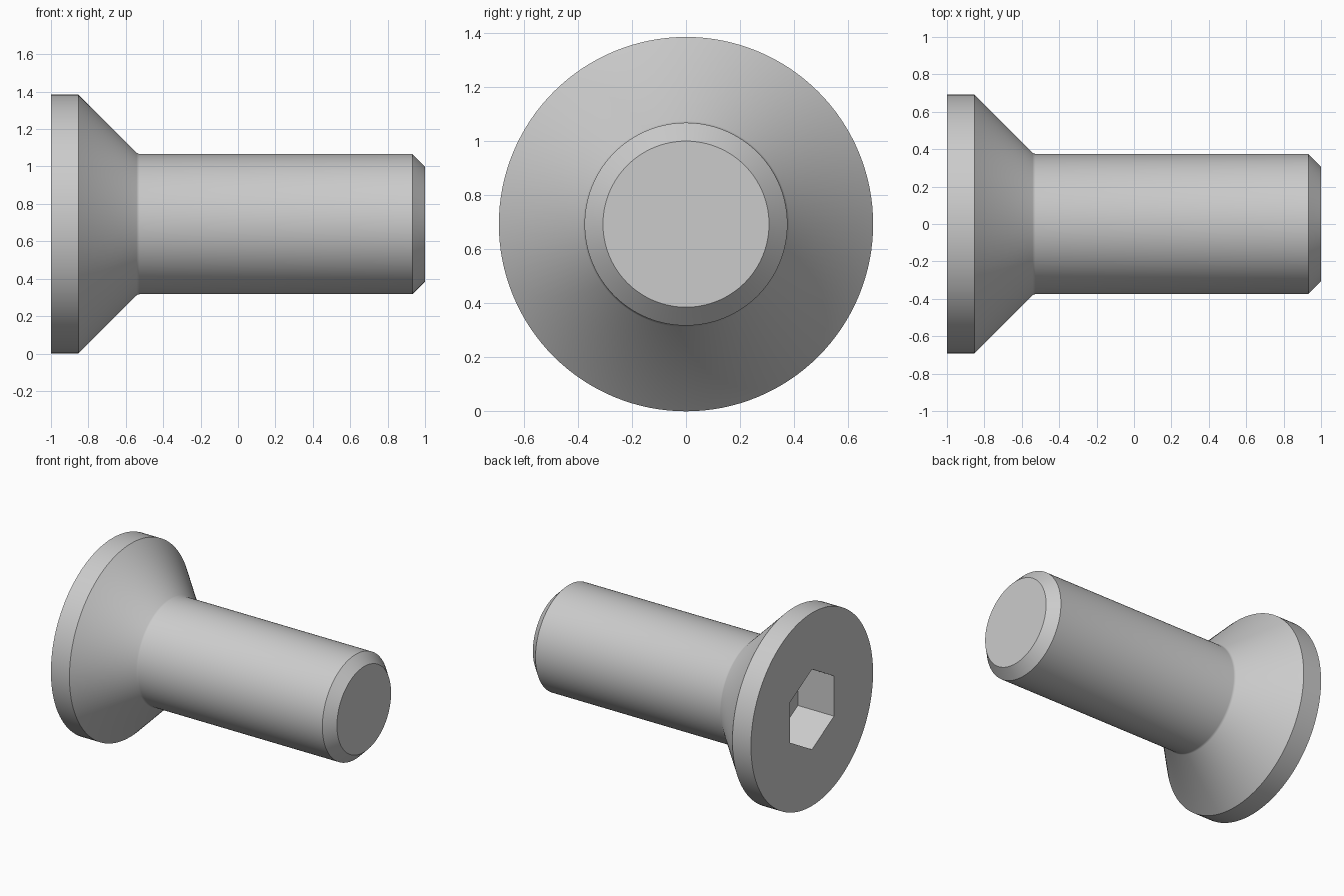
import bpy, bmesh, math
from mathutils import Matrix, Vector

cube = bpy.data.objects.get("Cube")
if cube:
    bpy.data.objects.remove(cube, do_unlink=True)

HEAD_R, SHANK_R, TIP_R = 0.692, 0.375, 0.307
SOCKET_R, SOCKET_DEPTH = 0.288, 0.287
SEGMENTS = 128

steel = bpy.data.materials.new("light grey steel")
steel.use_nodes = True
grey = (0.6, 0.6, 0.6, 1)
steel.diffuse_color = grey
steel.node_tree.nodes["Principled BSDF"].inputs["Base Color"].default_value = grey


def add_object(name, bm):
    bmesh.ops.recalc_face_normals(bm, faces=bm.faces)
    mesh = bpy.data.meshes.new(name)
    bm.to_mesh(mesh)
    bm.free()
    mesh.materials.append(steel)
    obj = bpy.data.objects.new(name, mesh)
    bpy.context.collection.objects.link(obj)
    obj.location.z = HEAD_R
    return obj


# Screw body: (x, radius) profile turned around the x axis
cone_start = -0.853
cone_end = cone_start + HEAD_R - SHANK_R
profile = [
    (-1, 0), (-1, HEAD_R), (cone_start, HEAD_R),
    # small fillet under the head
    (cone_end - 0.006, SHANK_R + 0.006), (cone_end + 0.001, SHANK_R + 0.002),
    (cone_end + 0.009, SHANK_R),
    # chamfered tip
    (1 - (SHANK_R - TIP_R), SHANK_R), (1, TIP_R), (1, 0),
]
bm = bmesh.new()
verts = [bm.verts.new((x, 0, r)) for x, r in profile]
edges = [bm.edges.new(pair) for pair in zip(verts, verts[1:])]
bmesh.ops.spin(bm, geom=verts + edges, cent=(0, 0, 0), axis=(1, 0, 0),
               angle=math.tau, steps=SEGMENTS, use_duplicate=False)
bmesh.ops.remove_doubles(bm, verts=bm.verts, dist=0.0001)
# merge the end fans into single flat caps
bmesh.ops.dissolve_verts(bm, verts=[v for v in bm.verts if Vector(v.co.yz).length < 0.001])
screw = add_object("countersunk_screw", bm)

# Hexagonal socket cutter, with corners at top and bottom
bm = bmesh.new()
bmesh.ops.create_cone(bm, cap_ends=True, segments=6, radius1=SOCKET_R,
                      radius2=SOCKET_R, depth=2 * SOCKET_DEPTH)
corner = max(bm.verts, key=lambda v: v.co.x).co
spin = Matrix.Rotation(-math.atan2(corner.y, corner.x), 4, "Z")
bm.transform(Matrix.Translation((-1, 0, 0)) @ Matrix.Rotation(math.pi / 2, 4, "Y") @ spin)
cutter = add_object("socket_cutter", bm)
cutter.hide_render = True

# Cut the socket, then drop the cutter
cut = screw.modifiers.new("hex socket", "BOOLEAN")
cut.operation = "DIFFERENCE"
cut.solver = "EXACT"
cut.object = cutter
bpy.ops.object.select_all(action="DESELECT")
bpy.context.view_layer.objects.active = screw
screw.select_set(True)
bpy.ops.object.modifier_apply(modifier=cut.name)
bpy.data.objects.remove(cutter, do_unlink=True)

bpy.ops.object.shade_smooth_by_angle(angle=math.radians(30))
